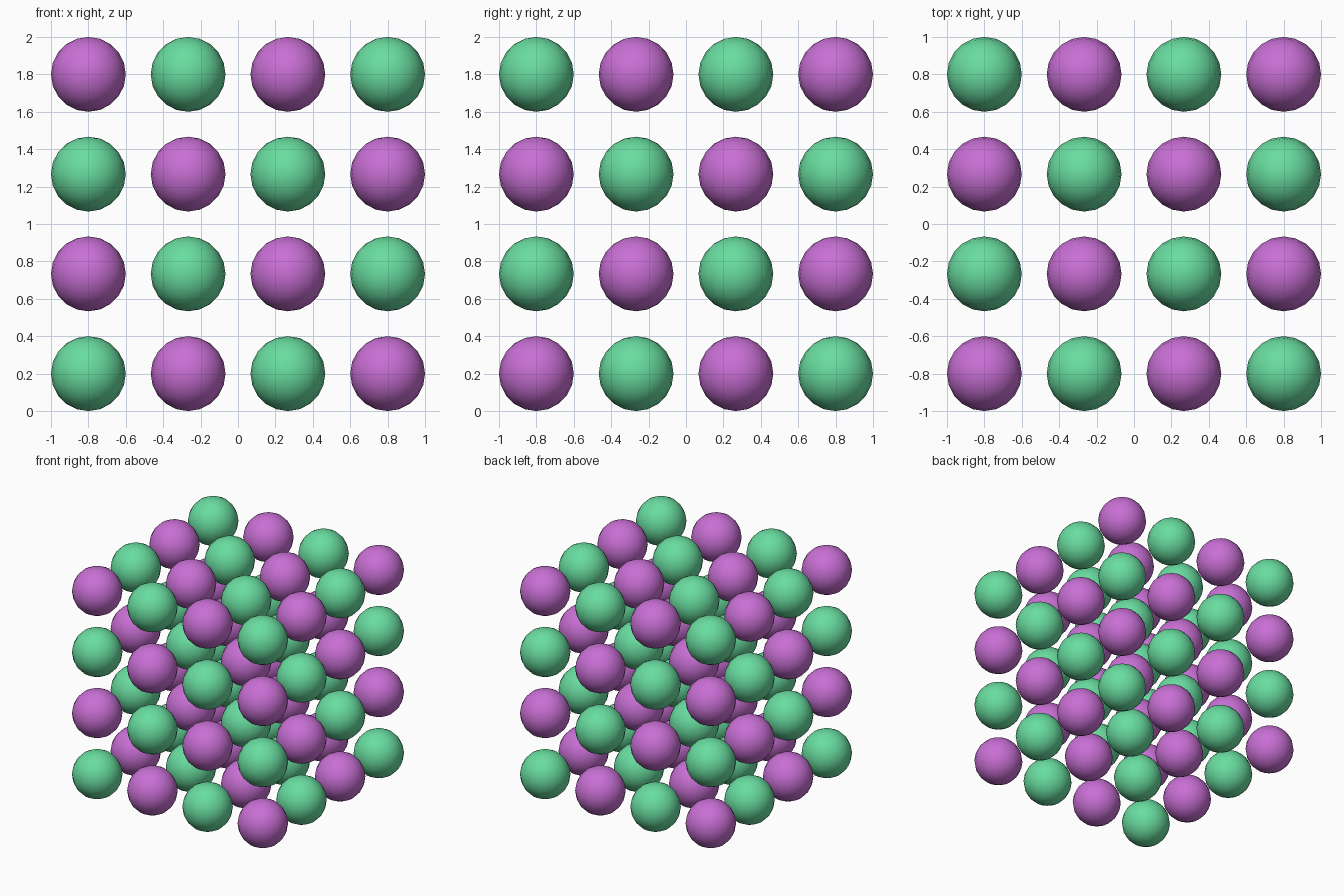
import bpy

if "Cube" in bpy.data.objects:
    bpy.data.objects.remove(bpy.data.objects["Cube"])

N = 4            # balls per side
R = 0.2          # ball radius
STEP = (2 - 2 * R) / (N - 1)


def ball_mesh(name, color):
    """One smooth ball mesh with its own colour, shared by all copies."""
    bpy.ops.mesh.primitive_uv_sphere_add(segments=20, ring_count=10, radius=R)
    obj = bpy.context.object
    bpy.ops.object.shade_smooth()
    mesh = obj.data
    mesh.name = name
    mat = bpy.data.materials.new(name)
    mat.diffuse_color = (*color, 1)
    mat.use_nodes = True
    mat.node_tree.nodes["Principled BSDF"].inputs["Base Color"].default_value = mat.diffuse_color
    mesh.materials.append(mat)
    bpy.data.objects.remove(obj)
    return mesh


kinds = [("green_ball", ball_mesh("green_ball", (0.14, 0.72, 0.35))),
         ("purple_ball", ball_mesh("purple_ball", (0.58, 0.16, 0.66)))]

# Cubic lattice, colours alternating along every axis
for i in range(N):
    for j in range(N):
        for k in range(N):
            name, mesh = kinds[(i + j + k) % 2]
            ball = bpy.data.objects.new(f"{name}_{i}{j}{k}", mesh)
            ball.location = (i * STEP - 1 + R, j * STEP - 1 + R, k * STEP + R)
            bpy.context.collection.objects.link(ball)
